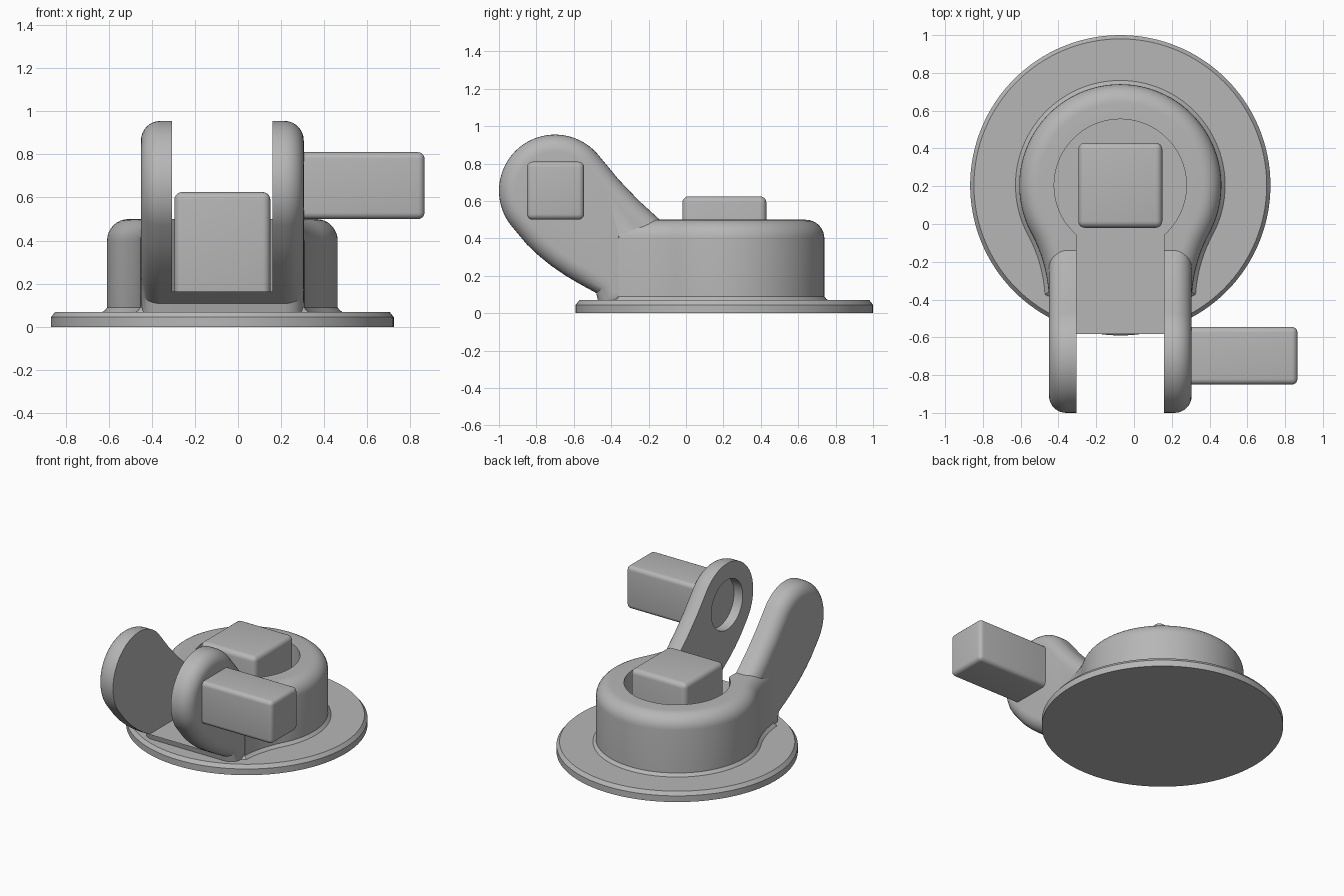
import bpy, bmesh
from math import sin, cos, pi, radians, sqrt, atan2
from mathutils import Vector

cube = bpy.data.objects.get("Cube")
if cube:
    bpy.data.objects.remove(cube, do_unlink=True)

GREY = (0.47, 0.47, 0.47, 1)
mat = bpy.data.materials.new("light_grey")
mat.use_nodes = True
mat.diffuse_color = GREY
mat.node_tree.nodes["Principled BSDF"].inputs["Base Color"].default_value = GREY

CX, CY = -0.0725, 0.205      # centre of base and housing
FLOOR = 0.165                # floor height of pocket and slot
PIVOT = (-0.70, 0.655)       # arm end centre in y, z


def arc(c, r, start, end, n):
    """Points on an arc, angles in radians."""
    return [(c[0] + r * cos(start + (end - start) * i / n),
             c[1] + r * sin(start + (end - start) * i / n)) for i in range(n + 1)]


def circle(c, r, n=96):
    return arc(c, r, 0, 2 * pi, n)[:-1]


def inset(points, d):
    """Move a counter-clockwise outline inwards by d."""
    out = []
    for i, p in enumerate(points):
        p = Vector(p)
        a = (p - Vector(points[i - 1])).normalized()
        b = (Vector(points[(i + 1) % len(points)]) - p).normalized()
        na, nb = Vector((-a.y, a.x)), Vector((-b.y, b.x))
        n = (na + nb).normalized()
        out.append(p + n * d / max(n.dot(na), 0.4))
    return out


def finish(name, bm):
    mesh = bpy.data.meshes.new(name)
    bm.to_mesh(mesh)
    bm.free()
    mesh.materials.append(mat)
    ob = bpy.data.objects.new(name, mesh)
    bpy.context.collection.objects.link(ob)
    return ob


def loft(name, outline, layers, axis="z"):
    """Stack inset copies of an outline; layers are (height, inset)."""
    bm = bmesh.new()
    rings = []
    for h, d in layers:
        pts = inset(outline, d)
        rings.append([bm.verts.new((p[0], p[1], h) if axis == "z" else (h, p[0], p[1]))
                      for p in pts])
    n = len(outline)
    for low, high in zip(rings, rings[1:]):
        for i in range(n):
            j = (i + 1) % n
            bm.faces.new((low[i], low[j], high[j], high[i]))
    bm.faces.new(rings[0][::-1])
    bm.faces.new(rings[-1])
    return finish(name, bm)


def rounded(height, r, n=8):
    """Layers of a rounded edge that ends at the given height."""
    return [(height - r + r * sin(pi / 2 * i / n), r - r * cos(pi / 2 * i / n))
            for i in range(n + 1)]


def block(name, low, high, bevel):
    bm = bmesh.new()
    bmesh.ops.create_cube(bm, size=1)
    for v in bm.verts:
        v.co = [l + (c + 0.5) * (h - l) for c, l, h in zip(v.co, low, high)]
    bmesh.ops.bevel(bm, geom=bm.edges[:], offset=bevel, segments=5, profile=0.5,
                    affect="EDGES")
    return finish(name, bm)


def combine(target, tool, operation):
    """Apply a boolean and remove the tool."""
    mod = target.modifiers.new("combine", "BOOLEAN")
    mod.operation, mod.object, mod.solver = operation, tool, "EXACT"
    deps = bpy.context.evaluated_depsgraph_get()
    target.data = bpy.data.meshes.new_from_object(target.evaluated_get(deps))
    target.modifiers.clear()
    bpy.data.objects.remove(tool, do_unlink=True)


# Base disc with chamfered rim
base = loft("base_disc", circle((CX, CY), 0.795, 128), [(0, 0), (0.045, 0), (0.07, 0.02)])

# Housing outline: round back blending through concave arcs into the arms
R, HALF, BLEND = 0.535, 0.3775, 0.784
bx, by = HALF + BLEND, -0.625
a0 = atan2(by, bx)
right = arc((CX + bx, CY + by), BLEND, pi - 0.077, pi + a0, 14)
right = [(CX + HALF - 0.08, -0.40)] + right
left = [(2 * CX - x, y) for x, y in reversed(right)]
outline = right + arc((CX, CY), R, a0, pi - a0, 80)[1:-1] + left
flare = [(0.06, -0.025), (0.07, -0.02), (0.077, -0.01), (0.09, 0)]
body = loft("housing_with_arms", outline, flare + rounded(0.5, 0.1))

# Arm slab: round end, sloping edges running into the housing
side = arc(PIVOT, 0.30, radians(40), radians(218), 40)
side += [(-0.85, 0.367), (-0.79, 0.31), (-0.72, 0.253), (-0.65, 0.205), (-0.58, 0.163),
         (-0.48, 0.108), (-0.46, 0.02), (0.05, 0.02), (0.05, 0.35), (-0.14, 0.5),
         (-0.25, 0.6), (-0.36, 0.715)]
outer = rounded(CX + HALF, 0.09)
inner = [(2 * CX - h, d) for h, d in reversed(outer)]
arms = loft("arm_slab", side, inner + outer, "x")
combine(body, arms, "UNION")

# Round pocket opening into the slot between the arms
S, P = 0.2325, 0.35
b0 = -atan2(sqrt(P * P - S * S), S)
keyhole = [(CX - S, -1.3), (CX + S, -1.3)] + arc((CX, CY), P, b0, pi - b0, 72)
combine(body, loft("pocket_cutter", keyhole, [(FLOOR, 0), (1.3, 0)]), "DIFFERENCE")

# Shallow round recess on the inner face of the left arm
recess = loft("recess_cutter", circle(PIVOT, 0.18, 64), [(0.05, 0), (0.23, 0)], "x")
combine(body, recess, "DIFFERENCE")

# Central button and side peg
button = block("centre_block", (-0.295, -0.02, 0.1), (0.15, 0.43, 0.625), 0.035)
peg = block("side_peg", (0.25, -0.85, 0.5), (0.865, -0.545, 0.81), 0.03)

for ob in (base, body, button, peg):
    bpy.ops.object.select_all(action="DESELECT")
    ob.select_set(True)
    bpy.context.view_layer.objects.active = ob
    bpy.ops.object.shade_smooth_by_angle(angle=radians(30))
